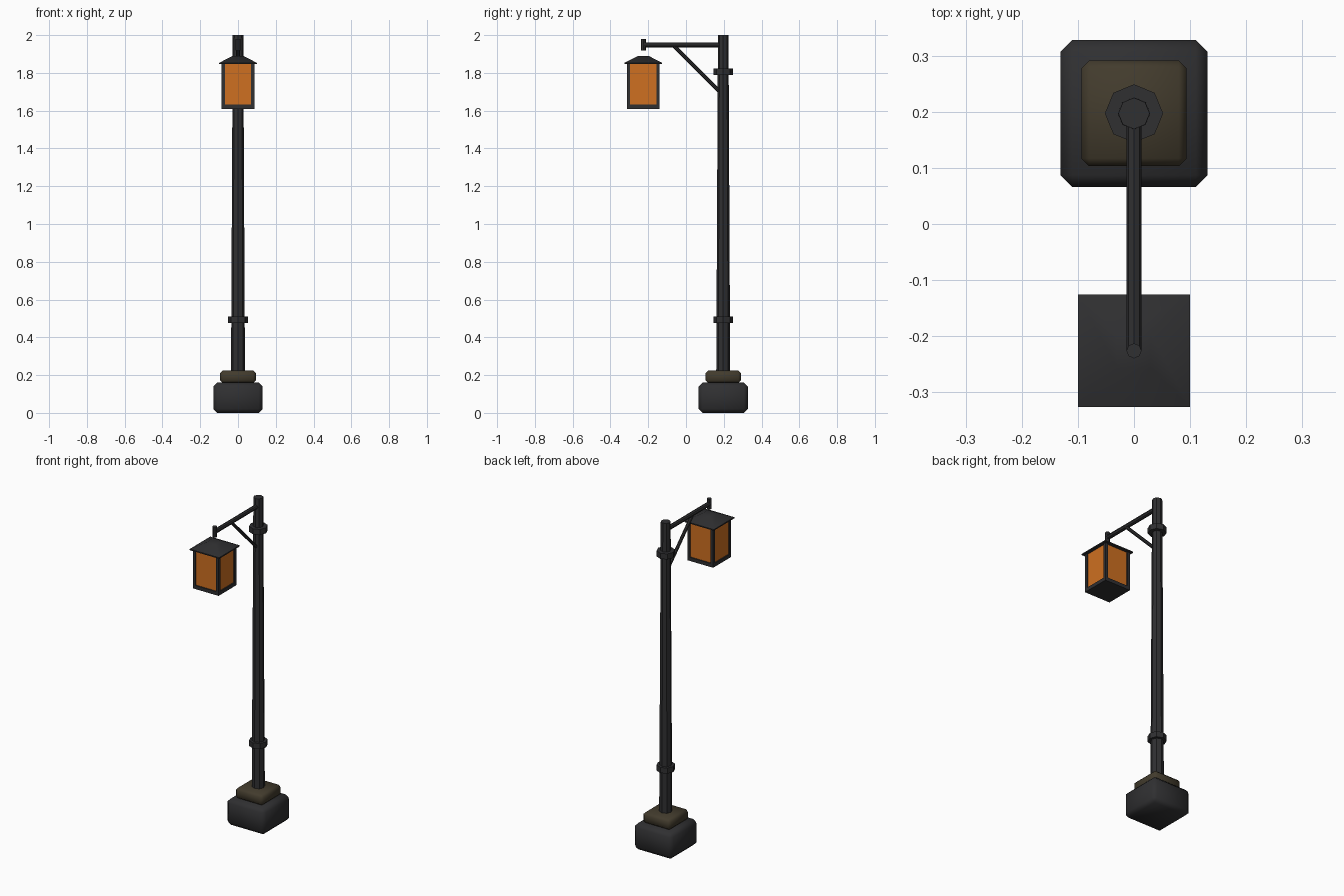
import bpy, bmesh, math
from mathutils import Vector

cube = bpy.data.objects.get("Cube")
if cube:
    bpy.data.objects.remove(cube, do_unlink=True)

POST_Y = 0.197
LAMP_Y = -0.226


def material(name, rgb):
    mat = bpy.data.materials.new(name)
    mat.use_nodes = True
    mat.diffuse_color = (*rgb, 1)
    mat.node_tree.nodes["Principled BSDF"].inputs["Base Color"].default_value = (*rgb, 1)
    return mat


iron = material("dark_iron", (0.029, 0.029, 0.031))
stone = material("brown_stone", (0.055, 0.044, 0.026))
glass = material("amber_glass", (0.62, 0.16, 0.015))


def finish(name, bm, mat, smooth=None):
    mesh = bpy.data.meshes.new(name)
    bmesh.ops.recalc_face_normals(bm, faces=bm.faces)
    bm.to_mesh(mesh)
    bm.free()
    mesh.materials.append(mat)
    obj = bpy.data.objects.new(name, mesh)
    bpy.context.collection.objects.link(obj)
    if smooth:
        bpy.ops.object.select_all(action='DESELECT')
        obj.select_set(True)
        bpy.context.view_layer.objects.active = obj
        bpy.ops.object.shade_smooth_by_angle(angle=math.radians(smooth))
    return obj


def box(name, x, y, half, z0, z1, mat, bevel=0):
    """Square block, optionally chamfered."""
    bm = bmesh.new()
    bmesh.ops.create_cube(bm, size=1)
    bmesh.ops.scale(bm, vec=(2 * half, 2 * half, z1 - z0), verts=bm.verts)
    bmesh.ops.translate(bm, vec=(x, y, (z0 + z1) / 2), verts=bm.verts)
    if bevel:
        bmesh.ops.bevel(bm, geom=bm.edges[:], offset=bevel, segments=1, affect='EDGES')
    return finish(name, bm, mat, 60 if bevel else None)


def rod(name, start, end, r0, r1, mat=iron, sides=8):
    """Tapered faceted bar between two points."""
    start, end = Vector(start), Vector(end)
    axis = end - start
    bm = bmesh.new()
    bmesh.ops.create_cone(bm, cap_ends=True, segments=sides, radius1=r0, radius2=r1,
                          depth=axis.length)
    bmesh.ops.rotate(bm, verts=bm.verts,
                     matrix=Vector((0, 0, 1)).rotation_difference(axis).to_matrix())
    bmesh.ops.translate(bm, vec=(start + end) / 2, verts=bm.verts)
    return finish(name, bm, mat)


# Chamfered foot and plinth
box("base_block", 0, POST_Y, 0.131, 0, 0.16, iron, 0.021)
box("plinth", 0, POST_Y, 0.094, 0.158, 0.224, stone, 0.014)

# Post with two collars
rod("post", (0, POST_Y, 0.2), (0, POST_Y, 2), 0.037, 0.028)
for name, z in (("lower_collar", 0.492), ("upper_collar", 1.807)):
    rod(name, (0, POST_Y, z - 0.017), (0, POST_Y, z + 0.017), 0.052, 0.052)

# Arm, diagonal brace and hanger
rod("arm", (0, POST_Y, 1.948), (0, LAMP_Y, 1.948), 0.0135, 0.0135)
rod("brace", (0, POST_Y - 0.02, 1.702), (0, -0.065, 1.944), 0.01, 0.01)
rod("hanger", (0, LAMP_Y, 1.918), (0, LAMP_Y, 1.98), 0.0135, 0.0135)

# Lantern body
box("lantern_floor", 0, LAMP_Y, 0.087, 1.61, 1.632, iron)
box("lantern_glass", 0, LAMP_Y, 0.08, 1.63, 1.853, glass)
for sx in (-1, 1):
    for sy in (-1, 1):
        box("lantern_post", sx * 0.0785, LAMP_Y + sy * 0.0785, 0.0085, 1.61, 1.853, iron)

# Lantern roof: thin eave lip below a blunt pyramid
bm = bmesh.new()
rings = []
for half, z in ((0.1, 1.846), (0.1, 1.853), (0.03, 1.889)):
    rings.append([bm.verts.new((sx * half, LAMP_Y + sy * half, z))
                  for sx, sy in ((-1, -1), (1, -1), (1, 1), (-1, 1))])
for low, high in zip(rings, rings[1:]):
    for i in range(4):
        j = (i + 1) % 4
        bm.faces.new((low[i], low[j], high[j], high[i]))
bm.faces.new(rings[0])
bm.faces.new(rings[-1])
finish("lantern_roof", bm, iron, 45)
